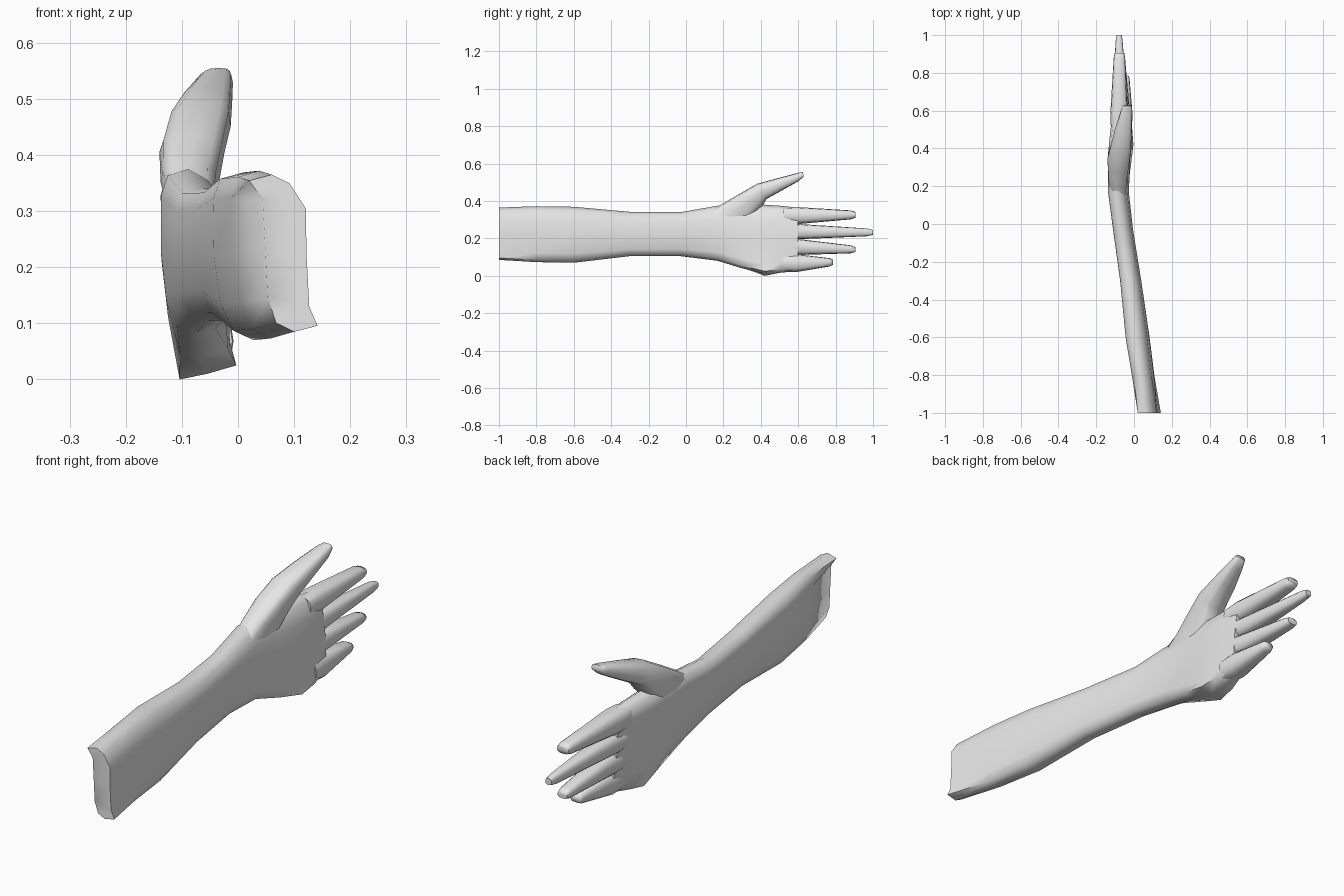
import bpy, bmesh, math

if "Cube" in bpy.data.objects:
    bpy.data.objects.remove(bpy.data.objects["Cube"])

skin = bpy.data.materials.new("light grey")
skin.diffuse_color = (0.8, 0.8, 0.8, 1)
skin.use_nodes = True
skin.node_tree.nodes["Principled BSDF"].inputs["Base Color"].default_value = skin.diffuse_color
SIDES = 12


def squash(t, p):
    return math.copysign(abs(t) ** p, t) if abs(t) > 1e-6 else 0.0


def loft(name, sections, power=0.6, soft=None, tweak=None):
    """Section: low y, low z, high y, high z, low centre x, high centre x, half width.
    Upper right and lower left corners use the rounder power 'soft'."""
    bm = bmesh.new()
    rings = []
    for y0, z0, y1, z1, x0, x1, hw in sections:
        ring = []
        for i in range(SIDES):
            a = 2 * math.pi * i / SIDES
            c, s = math.cos(a), math.sin(a)
            p = soft if soft and c * s > 0 else power
            u, v = squash(c, p), (squash(s, p) + 1) / 2
            ring.append(bm.verts.new((x0 + (x1 - x0) * v + u * hw,
                                      y0 + (y1 - y0) * v,
                                      z0 + (z1 - z0) * v)))
        rings.append(ring)
    for r, s in zip(rings, rings[1:]):
        for i in range(SIDES):
            j = (i + 1) % SIDES
            bm.faces.new((r[i], r[j], s[j], s[i]))
    # end caps as strips across the width
    for r in (rings[0], rings[-1]):
        bm.faces.new((r[2], r[3], r[4]))
        bm.faces.new((r[8], r[9], r[10]))
        for a, b in ((2, 1), (1, 0), (0, 11), (11, 10)):
            bm.faces.new((r[a], r[b], r[(6 - b) % SIDES], r[(6 - a) % SIDES]))
    if tweak:
        tweak(rings)
    bmesh.ops.recalc_face_normals(bm, faces=bm.faces)
    me = bpy.data.meshes.new(name)
    bm.to_mesh(me)
    bm.free()
    me.materials.append(skin)
    ob = bpy.data.objects.new(name, me)
    bpy.context.collection.objects.link(ob)
    bpy.ops.object.select_all(action='DESELECT')
    ob.select_set(True)
    bpy.context.view_layer.objects.active = ob
    bpy.ops.object.shade_smooth_by_angle(angle=math.radians(75))


def straight(y, z0, z1, x0, x1, hw):
    return (y, z0, y, z1, x0, x1, hw)


# Forearm, wrist and palm; the cut end is hollowed on its left side
def shape_ends(rings):
    xs = (0.122, 0.121, 0.092, 0.06, 0.02, 0.044, 0.049, 0.053, 0.068, 0.1, 0.142, 0.127)
    for v, x in zip(rings[0], xs):
        v.co.x = x
    # slanted underside of the palm, lowest on its left edge
    for ring, k in zip(rings[6:9], (0.5, 1.0, 0.7)):
        low = ring[9].co.z
        for i, x, z in ((8, -0.104, 0.0), (9, -0.055, 0.01), (10, -0.003, 0.025)):
            ring[i].co.z += k * (low + z - ring[i].co.z)
            ring[i].co.x += k * (x - ring[i].co.x)


loft("forearm_and_palm", [
    straight(-1.0, 0.085, 0.365, 0.085, 0.065, 0.047),
    straight(-0.8, 0.073, 0.372, 0.058, 0.038, 0.057),
    straight(-0.6, 0.07, 0.369, 0.028, 0.01, 0.062),
    straight(-0.3, 0.105, 0.342, -0.012, -0.023, 0.056),
    straight(-0.03, 0.105, 0.34, -0.053, -0.063, 0.053),
    straight(0.17, 0.08, 0.375, -0.077, -0.088, 0.055),
    straight(0.3, 0.035, 0.383, -0.07, -0.088, 0.057),
    straight(0.42, 0.0, 0.38, -0.063, -0.085, 0.056),
    straight(0.5, 0.01, 0.375, -0.058, -0.081, 0.051),
    straight(0.6, 0.025, 0.364, -0.055, -0.078, 0.041),
], power=0.55, soft=0.82, tweak=shape_ends)

# Thumb
loft("thumb", [
    (0.28, 0.24, 0.10, 0.335, -0.083, -0.08, 0.04),
    (0.36, 0.32, 0.19, 0.382, -0.085, -0.087, 0.052),
    (0.41, 0.375, 0.28, 0.435, -0.084, -0.08, 0.058),
    (0.43, 0.41, 0.38, 0.492, -0.071, -0.067, 0.056),
    (0.52, 0.46, 0.49, 0.522, -0.056, -0.055, 0.045),
    (0.60, 0.505, 0.605, 0.552, -0.038, -0.04, 0.03),
    (0.63, 0.53, 0.625, 0.555, -0.035, -0.035, 0.022),
], power=0.65)

# Fingers: tip y, root z range, tip z range, root x, tip x, tip half width
fingers = {
    "index_finger": (0.905, (0.276, 0.368), (0.307, 0.345), -0.079, -0.077, 0.029),
    "middle_finger": (1.0, (0.195, 0.278), (0.216, 0.248), -0.075, -0.079, 0.016),
    "ring_finger": (0.905, (0.111, 0.198), (0.124, 0.157), -0.067, -0.075, 0.025),
    "little_finger": (0.785, (0.02, 0.116), (0.056, 0.089), -0.054, -0.05, 0.025),
}
for name, (tip, root_z, tip_z, xa, xb, hw) in fingers.items():
    secs = [straight(0.52, root_z[0] + 0.004, root_z[1] - 0.004, xa, xa, 0.044)]
    for t in (0, 0.5, 0.92):
        lo = root_z[0] + (tip_z[0] - 0.003 - root_z[0]) * t
        hi = root_z[1] + (tip_z[1] + 0.003 - root_z[1]) * t
        x = xa + (xb - xa) * t
        secs.append(straight(0.59 + (tip - 0.59) * t, lo, hi, x, x,
                             0.046 + (hw - 0.046) * t))
    secs.append(straight(tip, tip_z[0] + 0.003, tip_z[1] - 0.003, xb, xb, hw * 0.88))
    loft(name, secs, power=0.7)
